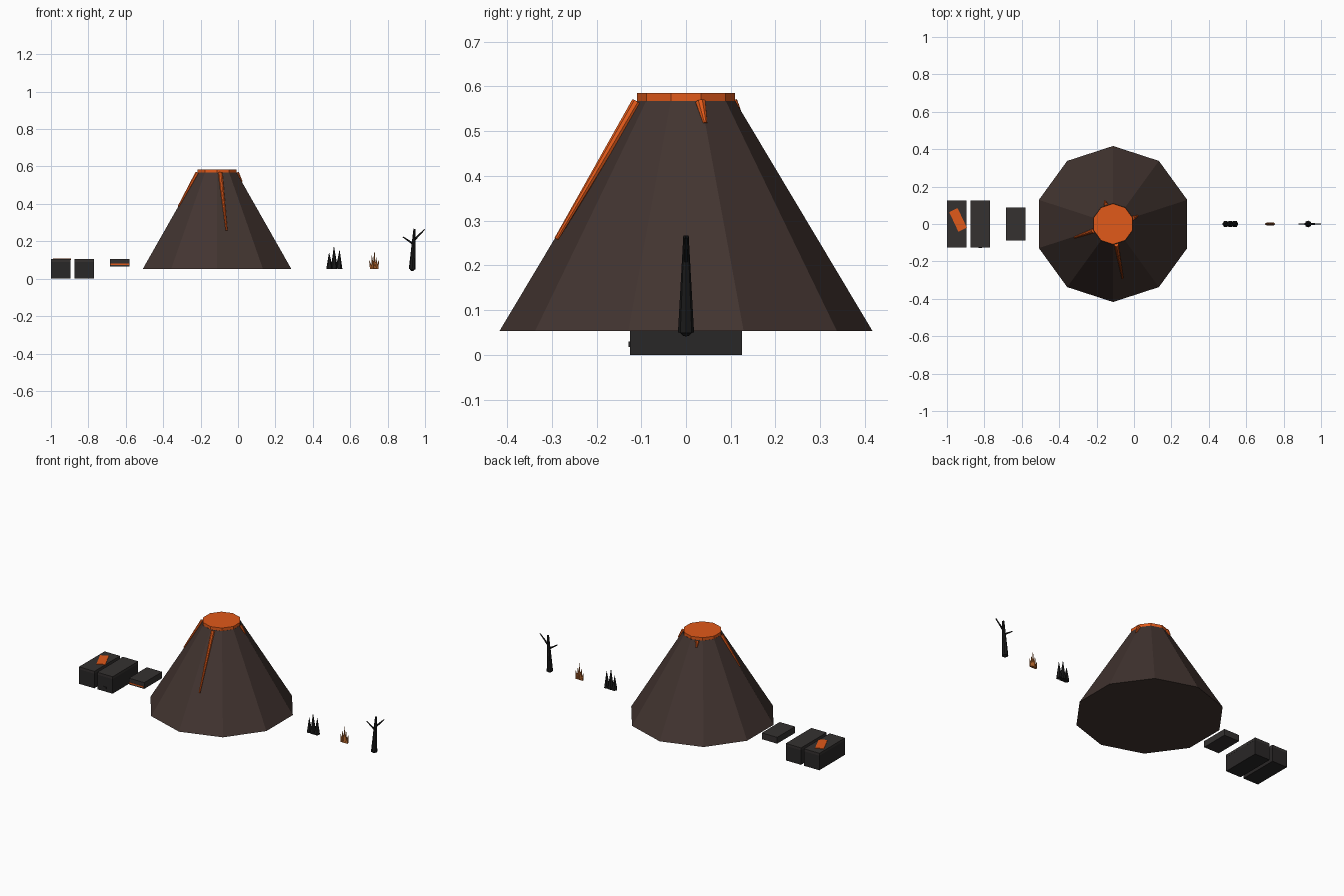
import bpy, math
from mathutils import Vector, Matrix

if "Cube" in bpy.data.objects:
    bpy.data.objects.remove(bpy.data.objects["Cube"])


def material(name, r, g, b):
    m = bpy.data.materials.new(name)
    m.diffuse_color = (r, g, b, 1)
    m.use_nodes = True
    m.node_tree.nodes["Principled BSDF"].inputs["Base Color"].default_value = m.diffuse_color
    return m


LAVA = material("lava", 0.75, 0.1, 0.01)
BASALT = material("basalt", 0.055, 0.035, 0.03)
STONE = material("dark_stone", 0.022, 0.02, 0.02)
CAP = material("stone_cap", 0.035, 0.031, 0.03)
CHAR = material("charcoal", 0.01, 0.01, 0.01)
EMBER = material("ember_grass", 0.45, 0.13, 0.025)


def finish(name, mat):
    ob = bpy.context.object
    ob.name = name
    ob.data.materials.append(mat)
    return ob


def box(name, lo, hi, mat, turn=0):
    lo, hi = Vector(lo), Vector(hi)
    bpy.ops.mesh.primitive_cube_add(size=1, location=(lo + hi) / 2, rotation=(0, 0, turn))
    bpy.context.object.scale = hi - lo
    return finish(name, mat)


def taper(name, a, b, r1, r2, sides, mat):
    """Tapered rod from a to b."""
    a, b = Vector(a), Vector(b)
    rot = (b - a).to_track_quat('Z', 'Y').to_euler()
    bpy.ops.mesh.primitive_cone_add(vertices=sides, radius1=r1, radius2=r2,
                                    depth=(b - a).length, location=(a + b) / 2, rotation=rot)
    return finish(name, mat)


# Volcano: ten-sided cone with a lava disc in the crater
CX, BASE, TOP, R1, R2 = -0.112, 0.053, 0.567, 0.417, 0.11
taper("volcano_cone", (CX, 0, BASE), (CX, 0, TOP), R1, R2, 10, BASALT)
taper("crater_lava", (CX, 0, TOP - 0.01), (CX, 0, 0.585), 0.109, 0.109, 10, LAVA)


def on_cone(angle, r):
    z = BASE + (R1 - r) / (R1 - R2) * (TOP - BASE)
    return (CX + r * math.cos(angle), r * math.sin(angle), z)


# Lava streams running down the slope: start angle, end angle, end radius
for i, (a0, a1, r) in enumerate([(-81, -80, 0.294), (199, 199.3, 0.218),
                                 (17, 18, 0.139), (110, 110, 0.13)]):
    taper(f"lava_stream_{i + 1}", on_cone(math.radians(a0), 0.111),
          on_cone(math.radians(a1), r), 0.012, 0.005, 8, LAVA)

# Ground blocks with caps
for name, x in (("lava_block", -0.9475), ("rubble_block", -0.8225)):
    box(name + "_body", (x - 0.052, -0.125, 0), (x + 0.052, 0.125, 0.09), STONE)
    box(name + "_cap", (x - 0.0525, -0.125, 0.09), (x + 0.0525, 0.125, 0.105), CAP)
box("lava_patch", (-0.966, -0.036, 0.1), (-0.916, 0.08, 0.108), LAVA, math.radians(25))
box("front_pebble", (-0.832, -0.128, 0.018), (-0.812, -0.12, 0.03), STONE)

# Floating slab with a glowing front strip
box("floating_slab", (-0.685, -0.0875, 0.066), (-0.58, 0.0875, 0.105), CAP)
box("slab_glow", (-0.682, -0.089, 0.073), (-0.583, -0.08, 0.08), LAVA)

# Spiky rock cluster
for i, (x, tip, top, r) in enumerate([(0.490, 0.487, 0.142, 0.018), (0.515, 0.513, 0.177, 0.019),
                                      (0.540, 0.543, 0.157, 0.018)]):
    taper(f"rock_spike_{i + 1}", (x, 0, BASE), (tip, 0, top), r, 0, 6, CHAR)

# Ember grass tuft
for i, (x, tip, top) in enumerate([(0.713, 0.701, 0.098), (0.720, 0.715, 0.125),
                                   (0.728, 0.730, 0.152), (0.735, 0.741, 0.12),
                                   (0.743, 0.754, 0.1)]):
    taper(f"ember_blade_{i + 1}", (x, 0, BASE), (tip, 0, top), 0.0095, 0.0005, 5, EMBER)

# Burnt tree
taper("tree_trunk", (0.931, 0, 0.05), (0.944, 0, 0.267), 0.018, 0.006, 8, CHAR)
bpy.ops.mesh.primitive_uv_sphere_add(segments=8, ring_count=6, radius=0.015, location=(0.932, 0, 0.056))
finish("tree_root", CHAR)
taper("left_branch", (0.938, 0, 0.185), (0.881, 0, 0.224), 0.006, 0.003, 6, CHAR)
taper("right_branch", (0.940, 0, 0.205), (0.998, 0, 0.264), 0.006, 0.003, 6, CHAR)
